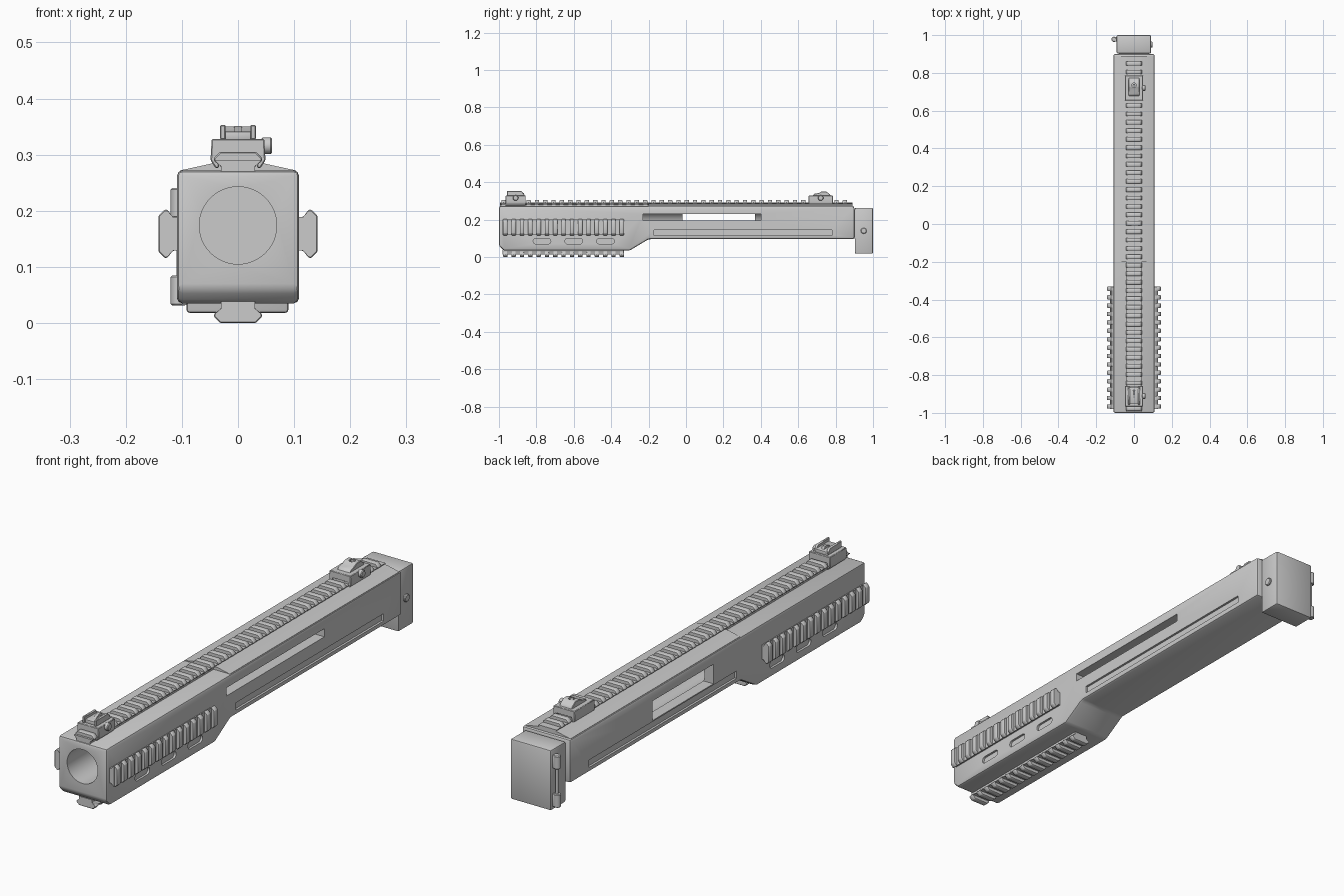
import bpy, bmesh
from math import pi, radians
from mathutils import Matrix, Vector

if "Cube" in bpy.data.objects:
    bpy.data.objects.remove(bpy.data.objects["Cube"])


def finish(bm, name, bevel=0.0, seg=2):
    bmesh.ops.recalc_face_normals(bm, faces=bm.faces)
    if bevel:
        edges = [e for e in bm.edges if e.calc_face_angle(0) > radians(25)]
        bmesh.ops.bevel(bm, geom=edges, offset=bevel, segments=seg,
                        profile=0.5, affect='EDGES', clamp_overlap=True)
    me = bpy.data.meshes.new(name)
    bm.to_mesh(me)
    bm.free()
    ob = bpy.data.objects.new(name, me)
    bpy.context.collection.objects.link(ob)
    return ob


def extrude(bm, pts, to3d, a, b):
    # closed prism from a 2D profile; to3d maps (u, v, t) to a 3D point
    va = [bm.verts.new(to3d(u, v, a)) for u, v in pts]
    vb = [bm.verts.new(to3d(u, v, b)) for u, v in pts]
    n = len(pts)
    bm.faces.new(va)
    bm.faces.new(vb[::-1])
    for i in range(n):
        j = (i + 1) % n
        bm.faces.new((va[i], va[j], vb[j], vb[i]))


def prism(name, pts, to3d, a, b, bevel=0.0, seg=2):
    bm = bmesh.new()
    extrude(bm, pts, to3d, a, b)
    return finish(bm, name, bevel, seg)


def box(name, x0, x1, y0, y1, z0, z1, bevel=0.0):
    return prism(name, [(x0, z0), (x1, z0), (x1, z1), (x0, z1)],
                 lambda u, v, t: Vector((u, t, v)), y0, y1, bevel)


def cyl(name, r, length, centre, axis, n=32, bevel=0.0):
    bm = bmesh.new()
    bmesh.ops.create_cone(bm, cap_ends=True, segments=n, radius1=r, radius2=r, depth=length)
    rot = {'X': Matrix.Rotation(pi / 2, 4, 'Y'), 'Y': Matrix.Rotation(pi / 2, 4, 'X'),
           'Z': Matrix.Identity(4)}[axis]
    bmesh.ops.transform(bm, matrix=Matrix.Translation(centre) @ rot, verts=bm.verts)
    return finish(bm, name, bevel, 1)


def cut(ob, *cutters):
    for c in cutters:
        m = ob.modifiers.new("cut", 'BOOLEAN')
        m.operation, m.solver, m.object = 'DIFFERENCE', 'EXACT', c
        bpy.context.view_layer.objects.active = ob
        bpy.ops.object.modifier_apply(modifier=m.name)
        bpy.data.objects.remove(c)


SIDE = lambda u, v, t: Vector((t, u, v))     # profile in y/z, extruded along x
FRONT = lambda u, v, t: Vector((u, t, v))    # profile in x/z, extruded along y

# main housing with deeper forward section
body = prism("housing", [(-1, 0.272), (-1, 0.06), (-0.975, 0.035), (-0.3, 0.035),
                         (-0.2, 0.095), (0.9, 0.095), (0.9, 0.272)],
             SIDE, -0.109, 0.109, 0.01)
cut(body,
    cyl("bore_cutter", 0.069, 1.87, (0, -0.085, 0.174), 'Y', 48),
    box("right_slot_cutter", 0.02, 0.2, -0.23, 0.4, 0.196, 0.229),
    box("left_window_cutter", -0.2, -0.02, -0.02, 0.37, 0.15, 0.229))
for s in (-1, 1):
    # shallow groove in each rear flank, rounded pockets in each forward flank
    lo, hi = sorted((s * 0.1, s * 0.2))
    cut(body, box("groove_cutter", lo, hi, -0.17, 0.78, 0.115, 0.145))
    for y in (-0.77, -0.6, -0.43):
        pocket = box("pocket_cutter", lo, hi, y - 0.047, y + 0.047, 0.07, 0.099)
        bm = bmesh.new()
        bm.from_mesh(pocket.data)
        ends = [e for e in bm.edges if abs(e.verts[0].co.x - e.verts[1].co.x) > 0.05]
        bmesh.ops.bevel(bm, geom=ends, offset=0.0135, segments=4, profile=0.5, affect='EDGES')
        bm.to_mesh(pocket.data)
        bm.free()
        cut(body, pocket)

# low ramped ridge under the top rail
prism("top_ridge", [(-0.103, 0.268), (0.103, 0.268), (0.103, 0.272), (0.048, 0.284),
                    (-0.048, 0.284), (-0.103, 0.272)], FRONT, -0.2, 0.89)


# toothed accessory rails
def rail(name, to3d, y0, y1, first, count):
    full = [(0.03, -0.004), (0.03, 0.008), (0.043, 0.018), (0.043, 0.023), (0.032, 0.034)]
    base = [(0.03, -0.004), (0.03, 0.008), (0.041, 0.0175), (0.041, 0.02)]
    both = lambda half: half + [(-u, v) for u, v in reversed(half)]
    prism(name + "_base", both(base), to3d, y0, y1)
    bm = bmesh.new()
    for i in range(count):
        y = first + i * 0.0445
        extrude(bm, both(full), to3d, y - 0.0115, y + 0.0115)
    finish(bm, name + "_teeth", 0.002, 1)


rail("top_rail", lambda u, v, t: Vector((u, t, 0.271 + v)), -0.995, 0.89, -0.975, 42)
rail("bottom_rail", lambda u, v, t: Vector((u, t, 0.034 - v)), -0.98, -0.335, -0.966, 15)
rail("right_rail", lambda u, v, t: Vector((0.108 + v, t, 0.159 + u)), -0.98, -0.335, -0.966, 15)
rail("left_rail", lambda u, v, t: Vector((-0.108 - v, t, 0.159 + u)), -0.98, -0.335, -0.966, 15)

# rear hinged cap with pin and hinge knuckles
box("rear_cap", -0.092, 0.09, 0.903, 1.0, 0.018, 0.263, 0.006)
box("cap_seat", -0.08, 0.08, 0.88, 0.92, 0.1, 0.255)
cyl("cap_pin", 0.016, 0.02, (0.088, 0.95, 0.14), 'X', 16, 0.003)
for i, z in enumerate((0.058, 0.214)):
    cyl(f"hinge_knuckle_{i}", 0.014, 0.054, (-0.106, 0.978, z), 'Z', 16, 0.003)
    box(f"hinge_leaf_{i}", -0.106, -0.08, 0.966, 0.99, z - 0.026, z + 0.026, 0.002)
cyl("hinge_pin", 0.006, 0.2, (-0.104, 0.978, 0.136), 'Z', 12)


# sight mounts clamped on the top rail
def mount(name, y0, y1):
    prism(name + "_mount", [(-0.04, 0.276), (-0.034, 0.276), (-0.034, 0.3), (0.034, 0.3),
                            (0.034, 0.276), (0.04, 0.276), (0.049, 0.29), (0.047, 0.328),
                            (-0.047, 0.328), (-0.049, 0.29)], FRONT, y0, y1, 0.002, 1)
    cyl(name + "_knob", 0.015, 0.02, (0.051, (y0 + y1) / 2, 0.316), 'X', 16, 0.003)


mount("front_sight", -0.965, -0.857)
box("front_sight_block", -0.031, 0.031, -0.95, -0.865, 0.325, 0.341, 0.002)
for s in (-1, 1):
    prism(f"front_sight_ear_{'right' if s > 0 else 'left'}",
          [(-0.957, 0.327), (-0.957, 0.353), (-0.88, 0.353), (-0.86, 0.327)],
          SIDE, s * 0.022, s * 0.032, 0.002, 1)
prism("front_sight_ramp", [(-0.935, 0.335), (-0.9, 0.351), (-0.885, 0.351), (-0.875, 0.335)],
      SIDE, -0.006, 0.006)

mount("rear_sight", 0.655, 0.785)
top = prism("rear_sight_block", [(0.675, 0.324), (0.685, 0.338), (0.71, 0.342), (0.725, 0.35),
                                 (0.75, 0.35), (0.77, 0.335), (0.775, 0.324)],
            SIDE, -0.028, 0.028, 0.002, 1)
cut(top, cyl("aperture_cutter", 0.012, 0.04, (0, 0.735, 0.357), 'Z', 20))
cyl("rear_sight_screw", 0.007, 0.016, (0, 0.735, 0.341), 'Z', 16)

# smooth shading with crisp edges
bpy.ops.object.select_all(action='DESELECT')
for ob in bpy.context.scene.objects:
    ob.select_set(True)
    bpy.context.view_layer.objects.active = ob
bpy.ops.object.shade_smooth_by_angle(angle=radians(35))
